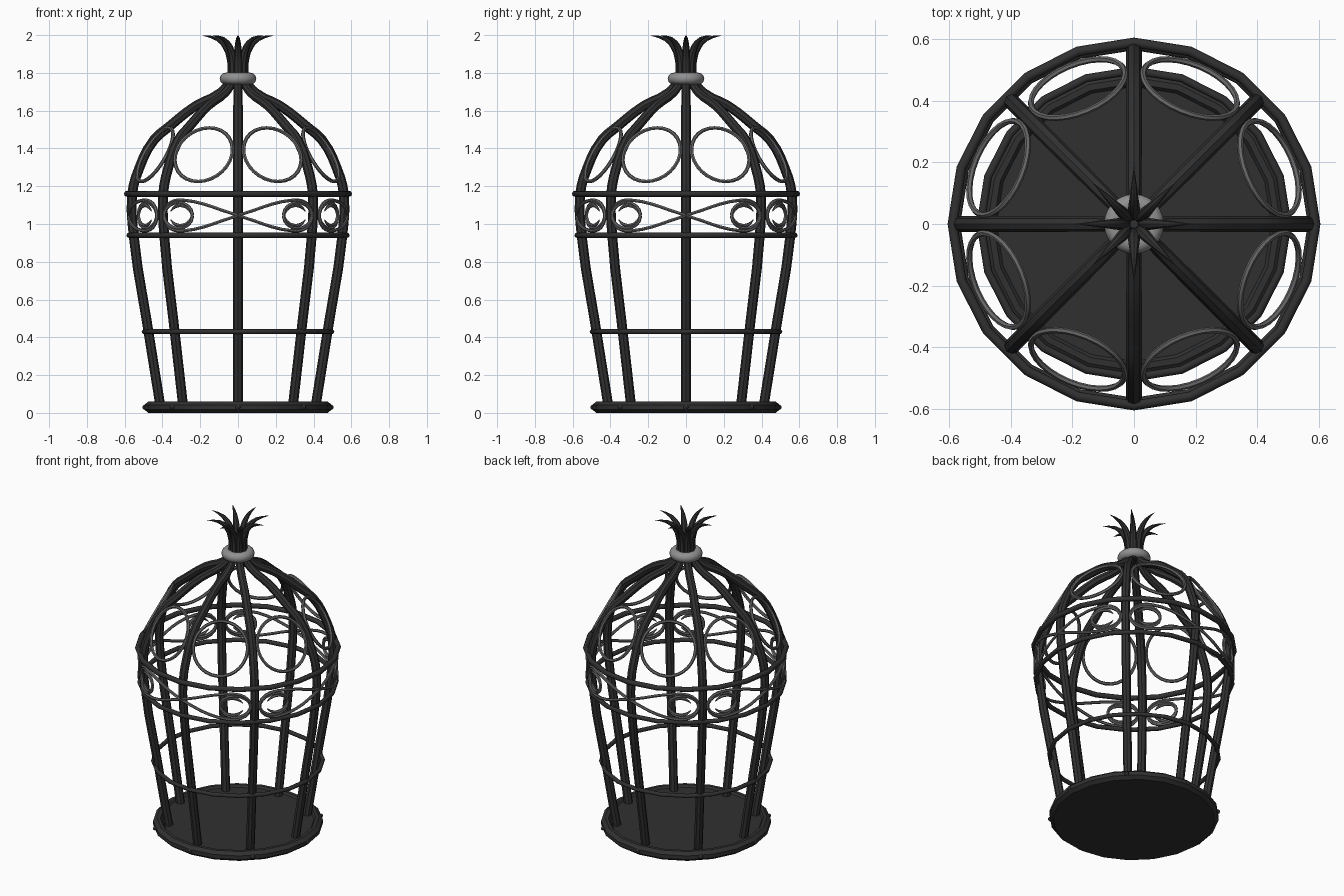
import bpy, bmesh, math
from math import sin, cos, pi, radians
from mathutils import Vector

if "Cube" in bpy.data.objects:
    bpy.data.objects.remove(bpy.data.objects["Cube"])


def material(name, v):
    m = bpy.data.materials.new(name)
    m.diffuse_color = (v, v, v, 1)
    m.use_nodes = True
    m.node_tree.nodes["Principled BSDF"].inputs["Base Color"].default_value = m.diffuse_color
    return m


IRON = material("dark_iron", 0.03)
WIRE = material("grey_wire", 0.14)
STEEL = material("light_steel", 0.28)


def finish(ob, name, mat, angle=40):
    ob.name = name
    ob.data.materials.clear()
    ob.data.materials.append(mat)
    bpy.ops.object.select_all(action='DESELECT')
    ob.select_set(True)
    bpy.context.view_layer.objects.active = ob
    if ob.type == 'CURVE':
        bpy.ops.object.convert(target='MESH')
        ob = bpy.context.view_layer.objects.active
    bpy.ops.object.shade_smooth_by_angle(angle=radians(angle))
    return ob


def rod(name, pts, radius, mat, taper=None, res=3, sides=8):
    """Round rod along a smooth path, optional radius factor per point."""
    cu = bpy.data.curves.new(name, 'CURVE')
    cu.dimensions = '3D'
    cu.bevel_depth = radius
    cu.bevel_resolution = (sides - 4) // 2
    cu.resolution_u = res
    cu.use_fill_caps = True
    sp = cu.splines.new('BEZIER')
    sp.bezier_points.add(len(pts) - 1)
    for i, (b, p) in enumerate(zip(sp.bezier_points, pts)):
        b.co = p
        b.handle_left_type = b.handle_right_type = 'AUTO'
        b.radius = taper[i] if taper else 1
    ob = bpy.data.objects.new(name, cu)
    bpy.context.collection.objects.link(ob)
    return finish(ob, name, mat)


def ring(name, r, tube, z, mat, seg=20, minor=8):
    bpy.ops.mesh.primitive_torus_add(major_radius=r, minor_radius=tube,
                                     major_segments=seg, minor_segments=minor,
                                     location=(0, 0, z))
    return finish(bpy.context.object, name, mat, 50)


def polar(r, a, z):
    return Vector((r * cos(a), r * sin(a), z))


# base tray, lathed with 20 sides
profile = [(0, 0), (0.475, 0), (0.497, 0.018), (0.497, 0.042), (0.475, 0.06),
           (0.455, 0.06), (0.445, 0.047), (0, 0.047)]
bm = bmesh.new()
vs = [bm.verts.new((r, 0, z)) for r, z in profile]
es = [bm.edges.new(p) for p in zip(vs, vs[1:])]
bmesh.ops.spin(bm, geom=vs + es, axis=(0, 0, 1), cent=(0, 0, 0),
               angle=2 * pi, steps=20)
bmesh.ops.remove_doubles(bm, verts=bm.verts, dist=1e-4)
bmesh.ops.recalc_face_normals(bm, faces=bm.faces)
me = bpy.data.meshes.new("base_tray")
bm.to_mesh(me)
bm.free()
tray = bpy.data.objects.new("base_tray", me)
bpy.context.collection.objects.link(tray)
finish(tray, "base_tray", IRON, 25)

# hoops
ring("lower_hoop", 0.497, 0.013, 0.43, IRON)
ring("middle_hoop", 0.577, 0.014, 0.94, IRON)
ring("upper_hoop", 0.588, 0.016, 1.16, IRON)

# collar under the crown
ring("collar", 0.066, 0.031, 1.77, STEEL, 24, 12)

# vertical bars bending into the dome, crown leaves, rivets
bar = [(0.41, 0.03), (0.482, 0.48), (0.55, 0.92), (0.56, 1.16), (0.525, 1.29),
       (0.445, 1.445), (0.365, 1.515), (0.225, 1.625), (0.095, 1.695),
       (0.048, 1.75), (0.035, 1.80)]
leaf = [(0.035, 1.76), (0.033, 1.82), (0.04, 1.88), (0.065, 1.94),
        (0.11, 1.98), (0.185, 1.997)]
for k in range(8):
    a = k * pi / 4
    rod(f"bar_{k}", [polar(r, a, z) for r, z in bar], 0.026, IRON,
        [1] * 7 + [0.97, 0.92, 0.85, 0.8], res=3)
    rod(f"crown_leaf_{k}", [polar(r, a, z) for r, z in leaf], 0.022, IRON,
        [1, 1, 0.95, 0.8, 0.5, 0.03], res=2)
    bpy.ops.mesh.primitive_uv_sphere_add(segments=8, ring_count=6, radius=0.014,
                                         location=polar(0.492, a, 0.03))
    finish(bpy.context.object, f"rivet_{k}", IRON)

# tilted wire circles between the dome bars
for k in range(8):
    a = (k + 0.5) * pi / 4
    normal = polar(0.155, a, 0.085)
    ob = ring(f"dome_circle_{k}", 0.162, 0.010, 0, WIRE, 28, 6)
    ob.rotation_euler = normal.to_track_quat('Z', 'Y').to_euler()
    ob.location = polar(0.475, a, 1.367)

# scrolls between the two upper hoops: crossing S-curves with spiral ends
half = [(9, 0.03), (18, 0.06)]
for i in range(12):
    t = radians(110 - i * 40)
    s = 1 - 0.04 * i
    half.append((32.5 + 11 * s * cos(t), 0.085 * s * sin(t)))
path = [(-d, -z) for d, z in reversed(half)] + [(0, 0)] + half
for k in range(4):
    for n, flip in (("a", 1), ("b", -1)):
        pts = [polar(0.58, k * pi / 2 + radians(d), 1.045 + flip * z)
               for d, z in path]
        taper = [0.3] + [1] * (len(pts) - 2) + [0.3]
        rod(f"scroll_{k}{n}", pts, 0.009, WIRE, taper, res=2, sides=6)
